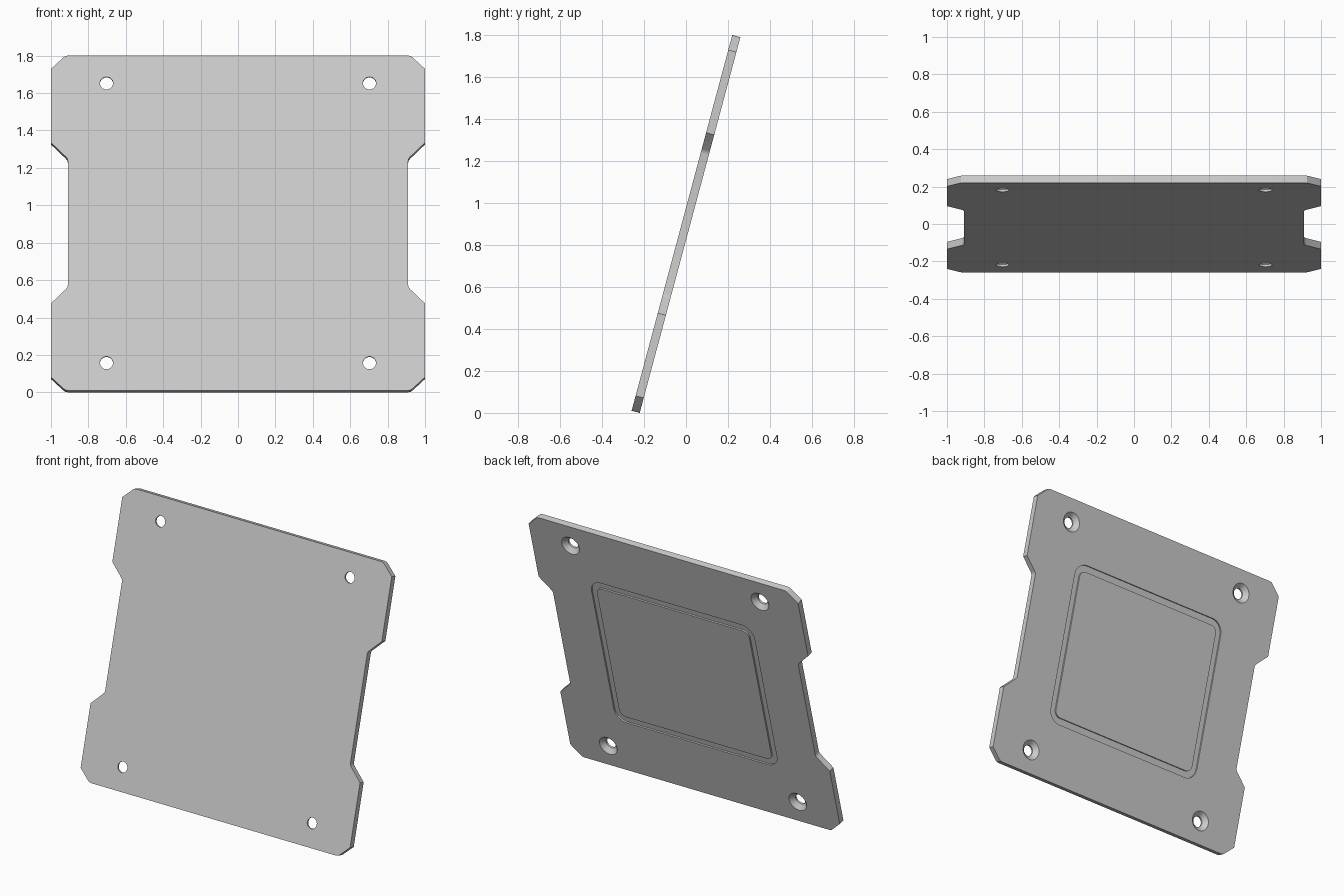
import bpy, bmesh, math
from mathutils import Matrix

cube = bpy.data.objects.get("Cube")
if cube:
    bpy.data.objects.remove(cube, do_unlink=True)

TILT = math.radians(15)
HALF_H, HALF_T = 0.9265, 0.02

grey = bpy.data.materials.new("plain grey")
grey.use_nodes = True
grey.diffuse_color = (0.6, 0.6, 0.6, 1)
grey.node_tree.nodes["Principled BSDF"].inputs["Base Color"].default_value = (0.6, 0.6, 0.6, 1)


def skin(bm, loops, closed=False):
    """Bridge equal-length point loops; cap the ends, or join last to first."""
    rows = [[bm.verts.new(p) for p in loop] for loop in loops]
    pairs = list(zip(rows, rows[1:]))
    if closed:
        pairs.append((rows[-1], rows[0]))
    else:
        bm.faces.new(rows[0])
        bm.faces.new(rows[-1])
    for a, b in pairs:
        for i in range(len(a)):
            j = (i + 1) % len(a)
            bm.faces.new((a[i], a[j], b[j], b[i]))


def to_object(bm, name):
    bmesh.ops.recalc_face_normals(bm, faces=bm.faces)
    mesh = bpy.data.meshes.new(name)
    bm.to_mesh(mesh)
    bm.free()
    mesh.materials.append(grey)
    obj = bpy.data.objects.new(name, mesh)
    bpy.context.collection.objects.link(obj)
    return obj


def circle(cx, cy, r, z, n=32):
    return [(cx + r * math.cos(math.tau * i / n),
             cy + r * math.sin(math.tau * i / n), z) for i in range(n)]


def rounded_rect(hx, hy, r, z, steps=8):
    pts = []
    for k, (sx, sy) in enumerate(((1, 1), (-1, 1), (-1, -1), (1, -1))):
        for i in range(steps + 1):
            a = math.pi / 2 * (k + i / steps)
            pts.append((sx * (hx - r) + r * math.cos(a),
                        sy * (hy - r) + r * math.sin(a), z))
    return pts


# Plate outline: one quarter, mirrored round; notched sides and clipped corners
quarter = [(0.91, 0.345), (0.913, 0.357), (0.921, 0.367), (1.0, 0.445),
           (1.0, 0.853), (0.935, 0.915), (0.925, 0.923), (0.91, HALF_H)]
right_half = [(x, -y) for x, y in reversed(quarter)] + quarter
outline = right_half + [(-x, y) for x, y in reversed(right_half)]
bm = bmesh.new()
skin(bm, [[(x, y, z) for x, y in outline] for z in (-HALF_T, HALF_T)])
plate = to_object(bm, "tilted_plate")

# Four through holes, countersunk on the back
bm = bmesh.new()
for sx in (-1, 1):
    for sy in (-1, 1):
        profile = ((0.075, -0.03), (0.065, -HALF_T), (0.035, 0.008), (0.035, 0.04))
        skin(bm, [circle(sx * 0.703, sy * 0.774, r, z) for r, z in profile])
holes = to_object(bm, "hole_cutter")

# Shallow rounded groove around the middle of the back
bm = bmesh.new()
skin(bm, [rounded_rect(0.605, 0.54, 0.085, -0.03),
          rounded_rect(0.605, 0.54, 0.085, -0.01),
          rounded_rect(0.565, 0.495, 0.045, -0.01),
          rounded_rect(0.565, 0.495, 0.045, -0.03)], closed=True)
groove = to_object(bm, "groove_cutter")

# Cut the plate, keep the result and drop the cutters
cutters = (holes, groove)
for cutter in cutters:
    cutter.hide_render = True
    mod = plate.modifiers.new(cutter.name, "BOOLEAN")
    mod.operation = "DIFFERENCE"
    mod.solver = "EXACT"
    mod.object = cutter
bpy.context.view_layer.update()
cut_mesh = bpy.data.meshes.new_from_object(
    plate.evaluated_get(bpy.context.evaluated_depsgraph_get()))
plate.modifiers.clear()
plate.data = cut_mesh
for cutter in cutters:
    bpy.data.objects.remove(cutter, do_unlink=True)

# Lean the plate back, resting on its lower edge
cut_mesh.transform(Matrix.Rotation(math.pi / 2 - TILT, 4, "X"))
plate.location.z = HALF_H * math.cos(TILT) + HALF_T * math.sin(TILT)

bpy.ops.object.select_all(action="DESELECT")
plate.select_set(True)
bpy.context.view_layer.objects.active = plate
bpy.ops.object.shade_smooth_by_angle(angle=math.radians(25))
